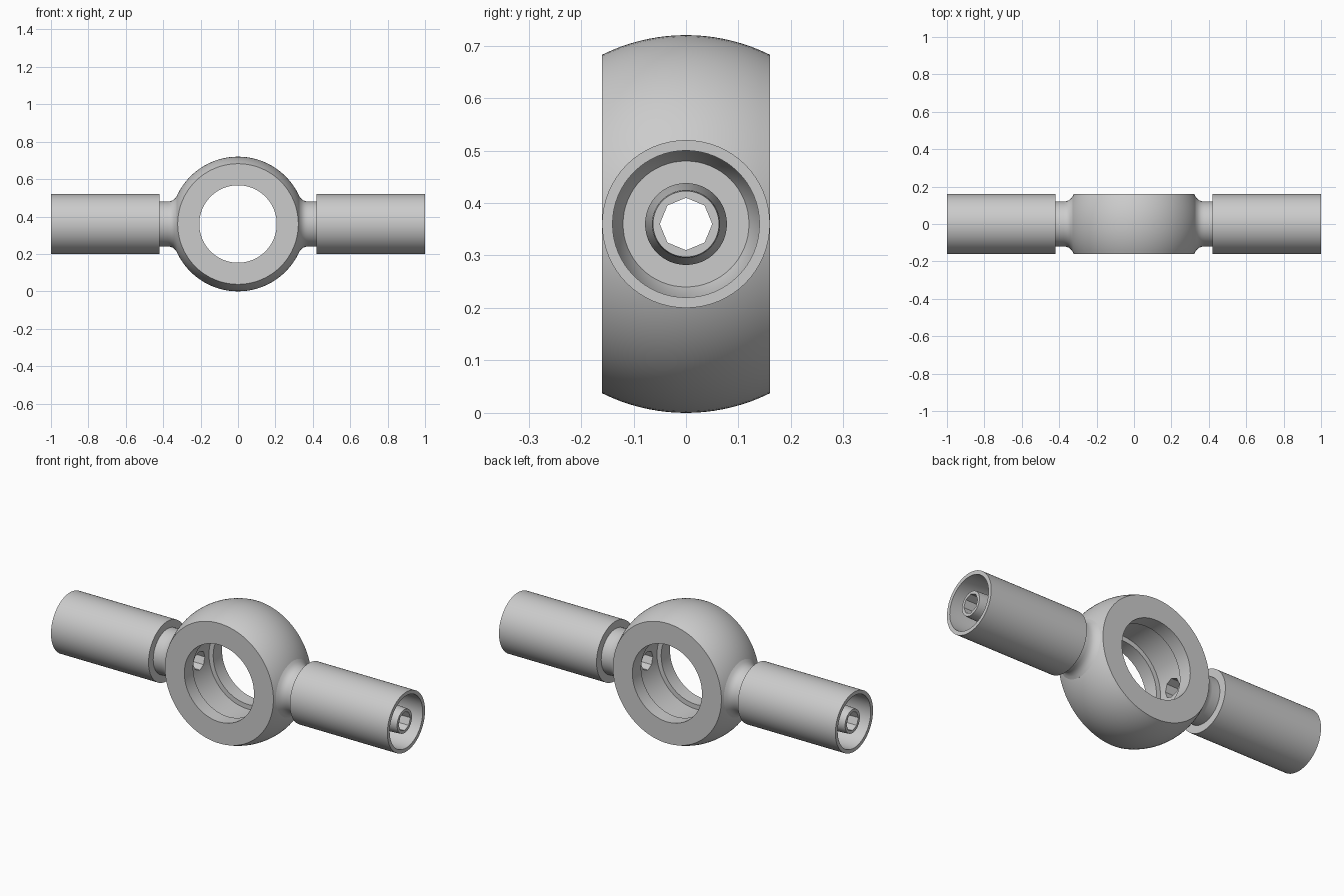
import bpy, bmesh, math
from mathutils import Matrix, Vector

if "Cube" in bpy.data.objects:
    bpy.data.objects.remove(bpy.data.objects["Cube"])

CZ = 0.36  # height of the common centre


def lathe(name, profile, axis, closed, steps):
    """Revolve (along-axis, radius) points around the x or y axis."""
    bm = bmesh.new()
    if axis == 'X':
        pts = [Vector((a, 0, r)) for a, r in profile]
        ax = Vector((1, 0, 0))
    else:
        pts = [Vector((0, a, r)) for a, r in profile]
        ax = Vector((0, 1, 0))
    vs = [bm.verts.new(p) for p in pts]
    edges = [bm.edges.new(p) for p in zip(vs, vs[1:])]
    if closed:
        edges.append(bm.edges.new((vs[-1], vs[0])))
    bmesh.ops.spin(bm, geom=vs + edges, cent=(0, 0, 0), axis=ax,
                   angle=math.tau, steps=steps, use_merge=False)
    bmesh.ops.remove_doubles(bm, verts=bm.verts, dist=1e-5)
    bmesh.ops.recalc_face_normals(bm, faces=bm.faces)
    me = bpy.data.meshes.new(name)
    bm.to_mesh(me)
    bm.free()
    ob = bpy.data.objects.new(name, me)
    ob.location.z = CZ
    bpy.context.collection.objects.link(ob)
    return ob


# Eye: sphere sliced flat at both sides, with a grooved central hole
W, R = 0.16, 0.36
outer = [(y, math.sqrt(R * R - y * y))
         for y in (-W + 2 * W * i / 18 for i in range(19))]
hole = [(W, 0.207), (0.085, 0.207), (0.085, 0.232),
        (-0.085, 0.232), (-0.085, 0.207), (-W, 0.207)]
eye = lathe("banjo_eye", outer + hole, 'Y', True, 96)

# Arm: flared neck, hose sleeve with open end, inner nipple
neck = [(0.28, 0), (0.28, 0.14), (0.328, 0.148), (0.337, 0.136),
        (0.348, 0.127), (0.36, 0.122), (0.375, 0.12)]
sleeve = [(0.42, 0.12), (0.42, 0.16), (1.0, 0.16), (1.0, 0.14),
          (0.56, 0.14), (0.52, 0.12)]
nipple = [(0.52, 0.078), (0.60, 0.078), (0.97, 0.065), (0.99, 0.063), (0.99, 0)]
right = lathe("right_hose_arm", neck + sleeve + nipple, 'X', False, 64)
left = right.copy()
left.data = right.data.copy()
left.name = "left_hose_arm"
left.data.transform(Matrix.Rotation(math.pi, 4, 'Z'))
bpy.context.collection.objects.link(left)

# Eight-sided fluid bore through both arms and the eye
bpy.ops.mesh.primitive_cylinder_add(vertices=8, radius=0.05, depth=2.4,
                                    location=(0, 0, CZ),
                                    rotation=(0, math.pi / 2, 0))
bore = bpy.context.object
bore.name = "bore_cutter"
bore.hide_render = True

for ob in (eye, right, left):
    bpy.ops.object.select_all(action='DESELECT')
    ob.select_set(True)
    bpy.context.view_layer.objects.active = ob
    mod = ob.modifiers.new("bore", 'BOOLEAN')
    mod.object = bore
    mod.operation = 'DIFFERENCE'
    mod.solver = 'EXACT'
    bpy.ops.object.modifier_apply(modifier=mod.name)
    bpy.ops.object.shade_smooth_by_angle(angle=math.radians(30))

bpy.data.objects.remove(bore)
